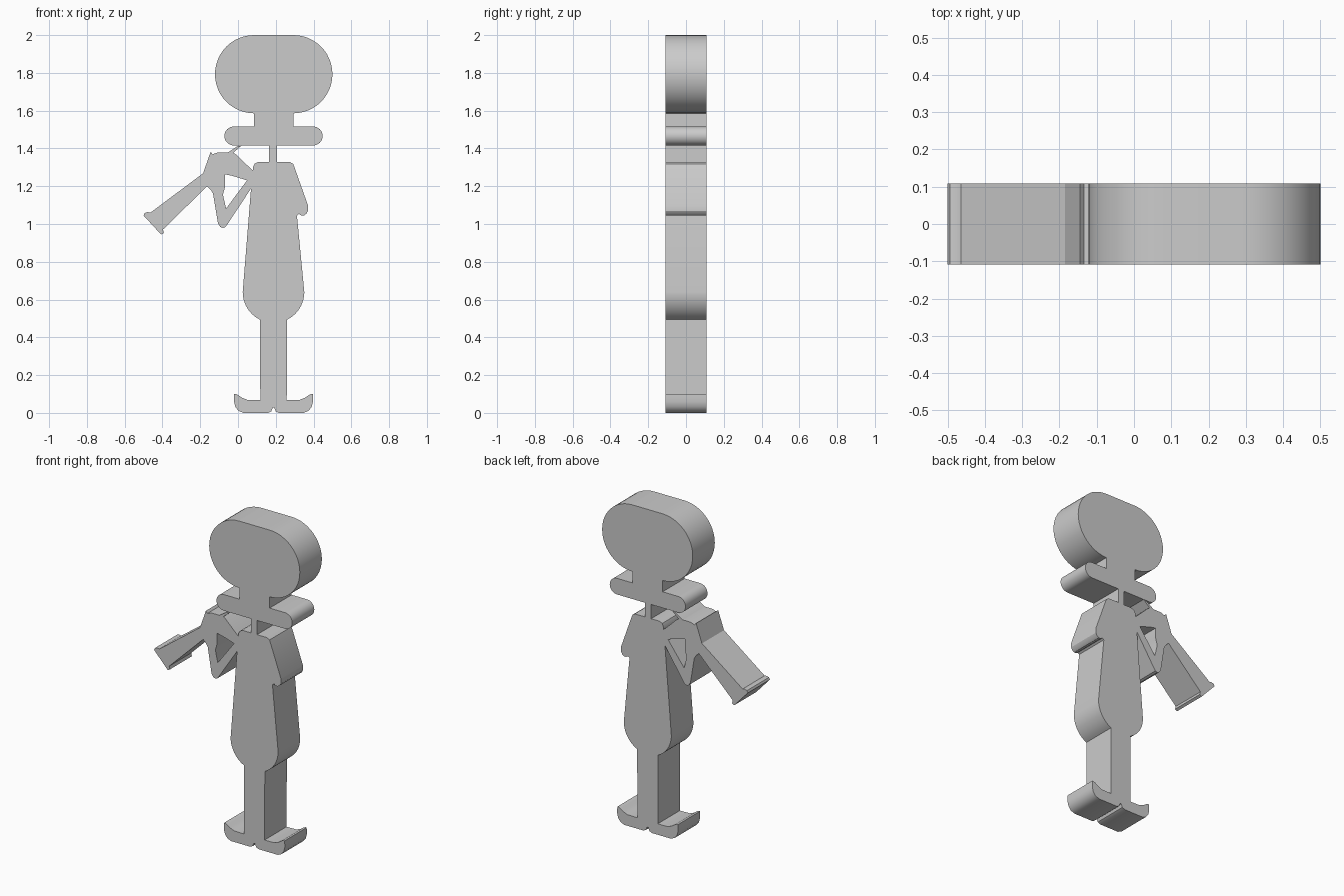
import bpy
import bmesh
from math import cos, sin, radians
from collections import Counter

if "Cube" in bpy.data.objects:
    bpy.data.objects.remove(bpy.data.objects["Cube"], do_unlink=True)

HALF_DEPTH = 0.108
MID = 0.188  # centre line of the standing figure

grey = bpy.data.materials.new("plain_grey")
grey.use_nodes = True
colour = (0.6, 0.6, 0.6, 1)
grey.diffuse_color = colour
grey.node_tree.nodes["Principled BSDF"].inputs["Base Color"].default_value = colour


def arc(cx, cz, r, start, end, steps=24):
    angles = [radians(start + (end - start) * i / steps) for i in range(steps + 1)]
    return [(cx + r * cos(a), cz + r * sin(a)) for a in angles]


def mirrored(points):
    return [(2 * MID - x, z) for x, z in reversed(points)]


# Points where neighbouring parts meet
neck_top = [(0.085, 1.586), (0.293, 1.586)]
neck_base = [(0.085, 1.516), (0.293, 1.516)]
pin_top = [(0.164, 1.416), (0.206, 1.416)]
pin_base = [(0.164, 1.328), (0.206, 1.328)]
hem = arc(MID, 0.64, 0.163, 180, 244, 14)
hips = [hem[-1], mirrored(hem)[0]]
ankles = [(0.118, 0.068), (2 * MID - 0.118, 0.068)]
armpit = [(0.078, 1.284), (0.074, 1.241), (0.069, 1.188)]
cuff = [(0.048, 1.231), (-0.069, 1.263)]
grip = [(-0.185, 1.268), (-0.164, 1.199)]
lips = [(-0.025, 1.377), (-0.053, 1.379)]

# Half of the shoes, from the ankle round the curled toe to the centre notch
shoe = [ankles[0], (0.085, 0.068), (0.05, 0.069), (0.022, 0.08), (0, 0.095),
        (-0.012, 0.1), (-0.02, 0.1), (-0.021, 0.06), (-0.014, 0.032),
        (0.002, 0.011), (0.028, 0), (0.16, 0), (0.176, 0.008), (0.184, 0.028)]

outlines = {
    "head": arc(0.085, 1.793, 0.207, 90, 270) + arc(0.293, 1.793, 0.207, -90, 90),
    "neck": neck_top + neck_base[::-1],
    "collar": arc(-0.022, 1.466, 0.05, 90, 270, 16) + pin_top
              + arc(0.398, 1.466, 0.05, -90, 90, 16) + neck_base[::-1],
    "lower_neck": pin_top + pin_base[::-1],
    "body": armpit + hem + mirrored(hem)
            + [(0.312, 1.045), (0.323, 1.053), (0.335, 1.045), (0.349, 1.045),
               (0.362, 1.054), (0.371, 1.07), (0.37, 1.1), (0.299, 1.3),
               (0.292, 1.318), (0.275, 1.328)]
            + pin_base[::-1] + [(0.106, 1.328), (0.088, 1.319), (0.08, 1.302)],
    "legs": hips + ankles[::-1],
    "shoes": shoe + mirrored(shoe),
    "hand": [grip[0], (-0.145, 1.382), (-0.134, 1.369), (-0.106, 1.379)] + lips[::-1]
            + [(-0.01, 1.368), (0.05, 1.31)] + armpit[:2]
            + [cuff[0], (-0.03, 1.255), cuff[1], grip[1]],
    "sleeve": [grip[1], (-0.145, 1.182), (-0.132, 1.16), (-0.106, 1.003),
               (-0.093, 0.984), (-0.08, 0.979), (-0.066, 0.984), (-0.053, 1.003)]
              + armpit[:0:-1]
              + [cuff[0], (-0.063, 1.082), (-0.08, 1.156), (-0.069, 1.194), cuff[1]],
    "horn": grip + [(-0.397, 0.971), (-0.392, 0.952), (-0.407, 0.944),
                    (-0.5, 1.045), (-0.494, 1.058), (-0.478, 1.063), (-0.464, 1.06)],
    "mouthpiece": lips + [(-0.002, 1.412), (0.02, 1.416)],
}


def tidy(points):
    """Round, drop repeated points and wind counter-clockwise."""
    points = [(round(x, 4), round(z, 4)) for x, z in points]
    points = [p for i, p in enumerate(points) if p != points[i - 1]]
    area = sum(points[i - 1][0] * p[1] - p[0] * points[i - 1][1]
               for i, p in enumerate(points))
    return points if area > 0 else points[::-1]


outlines = {name: tidy(points) for name, points in outlines.items()}
# Edges shared by two parts are joints and get no wall
uses = Counter(frozenset((points[i - 1], p))
               for points in outlines.values() for i, p in enumerate(points))


def slab(name, points):
    bm = bmesh.new()
    front = [bm.verts.new((x, -HALF_DEPTH, z)) for x, z in points]
    back = [bm.verts.new((x, HALF_DEPTH, z)) for x, z in points]
    bm.faces.new(front)
    bm.faces.new(back[::-1])
    for j, p in enumerate(points):
        i = j - 1
        if uses[frozenset((points[i], p))] == 1:
            bm.faces.new((front[i], back[i], back[j], front[j]))
    mesh = bpy.data.meshes.new(name)
    bm.to_mesh(mesh)
    bm.free()
    mesh.materials.append(grey)
    obj = bpy.data.objects.new(name, mesh)
    bpy.context.collection.objects.link(obj)
    return obj


bpy.ops.object.select_all(action="DESELECT")
for name, points in outlines.items():
    part = slab(name, points)
    part.select_set(True)
    bpy.context.view_layer.objects.active = part
bpy.ops.object.shade_smooth_by_angle(angle=radians(30))
